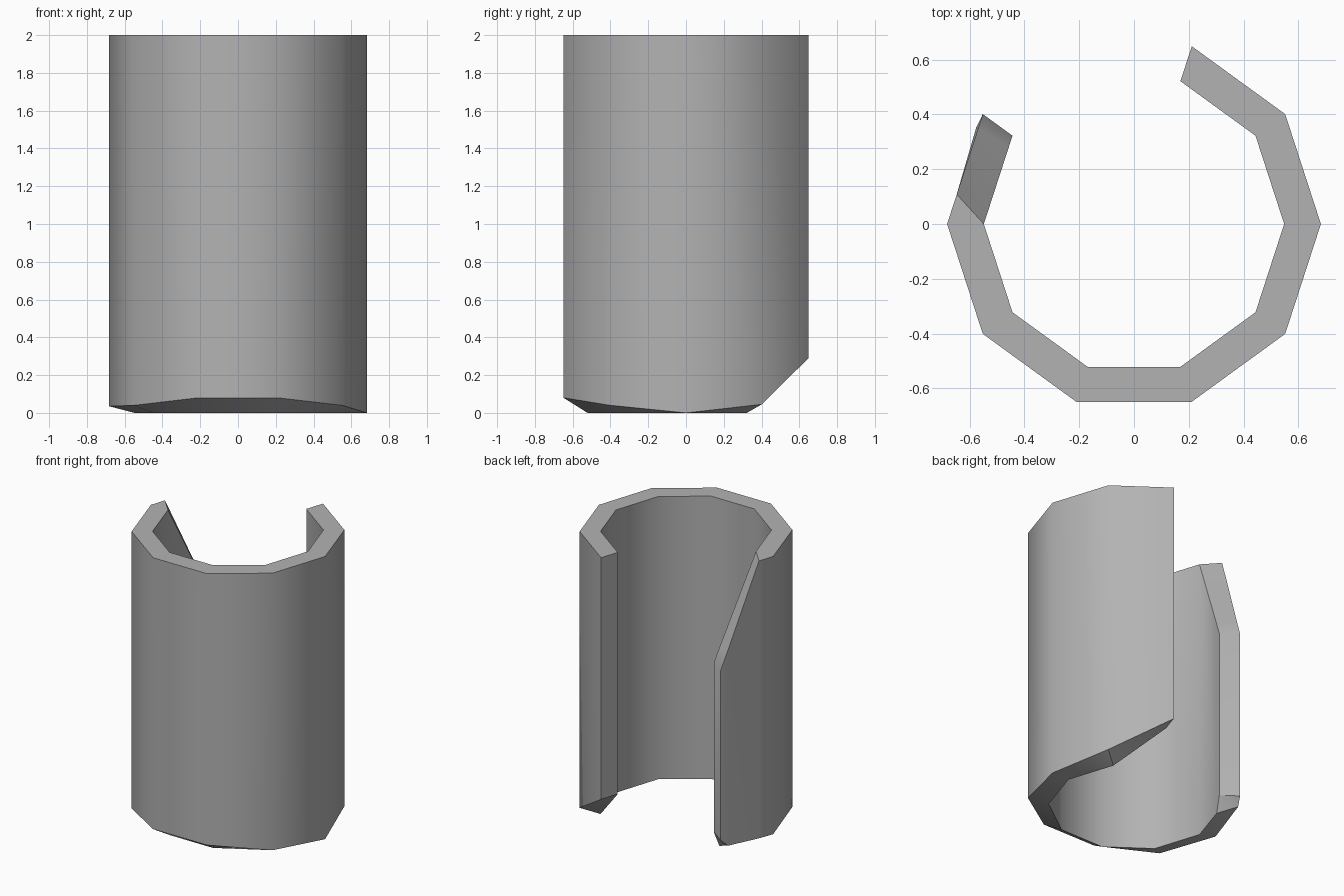
import bpy, bmesh, math
from mathutils import Vector

if "Cube" in bpy.data.objects:
    bpy.data.objects.remove(bpy.data.objects["Cube"])

R_OUT, R_IN, TOP = 0.682, 0.548, 2.0

def ring(r, deg):
    a = math.radians(deg)
    return Vector((r * math.cos(a), r * math.sin(a)))

def tip_wall(r, t):
    # point on the cut-away panel, t = 0 at the free end
    return ring(r, 144).lerp(ring(r, 180), t)

def at(p, z):
    return (p.x, p.y, z)

# ten-sided wall: angle, outer and inner bottom heights
bottoms = [(72, .29, .29), (36, .045, 0), (0, 0, 0), (-36, .04, 0),
           (-72, .08, 0), (-108, .08, 0), (-144, .04, 0), (-180, .035, 0)]
stations = []   # each: outer bottom, outer top, inner top, inner bottom
for deg, zo, zi in bottoms:
    o, i = ring(R_OUT, deg), ring(R_IN, deg)
    stations.append((at(o, zo), at(o, TOP), at(i, TOP), at(i, zi)))

# last panel: top slopes down to the free end, lower corner is nipped off
for to, ti, zo, zi, zto, zti, bulge in [
        (.73, 1, .038, 0, TOP, TOP, 0),
        (.13, .13, .06, 0, 1.43, 1.40, .008),
        (0, 0, .11, .11, 1.31, 1.31, 0)]:
    o, i = tip_wall(R_OUT, to), tip_wall(R_IN, ti)
    ob = o + o.normalized() * bulge
    stations.append((at(ob, zo), at(o, zto), at(i, zti), at(i, zi)))

# skin neighbouring cross-sections and cap both ends
bm = bmesh.new()
loops = [[bm.verts.new(c) for c in s] for s in stations]
for a, b in zip(loops, loops[1:]):
    for k in range(4):
        n = (k + 1) % 4
        bm.faces.new((a[k], a[n], b[n], b[k]))
bm.faces.new(loops[0])
bm.faces.new(loops[-1])
bmesh.ops.remove_doubles(bm, verts=bm.verts, dist=1e-4)
bmesh.ops.recalc_face_normals(bm, faces=bm.faces)
# split the twisted bottom bevel cleanly
bmesh.ops.triangulate(bm, faces=[f for f in bm.faces if f.normal.z < -.3],
                      quad_method='SHORT_EDGE')

mesh = bpy.data.meshes.new("open_sleeve")
bm.to_mesh(mesh)
bm.free()
sleeve = bpy.data.objects.new("open_sleeve", mesh)
bpy.context.collection.objects.link(sleeve)

# dark grey finish
grey = bpy.data.materials.new("dark_grey")
grey.diffuse_color = (.45, .45, .45, 1)
grey.use_nodes = True
grey.node_tree.nodes["Principled BSDF"].inputs["Base Color"].default_value = grey.diffuse_color
mesh.materials.append(grey)

# soft sides, sharp rims
bpy.context.view_layer.objects.active = sleeve
sleeve.select_set(True)
bpy.ops.object.shade_smooth_by_angle(angle=math.radians(40))
